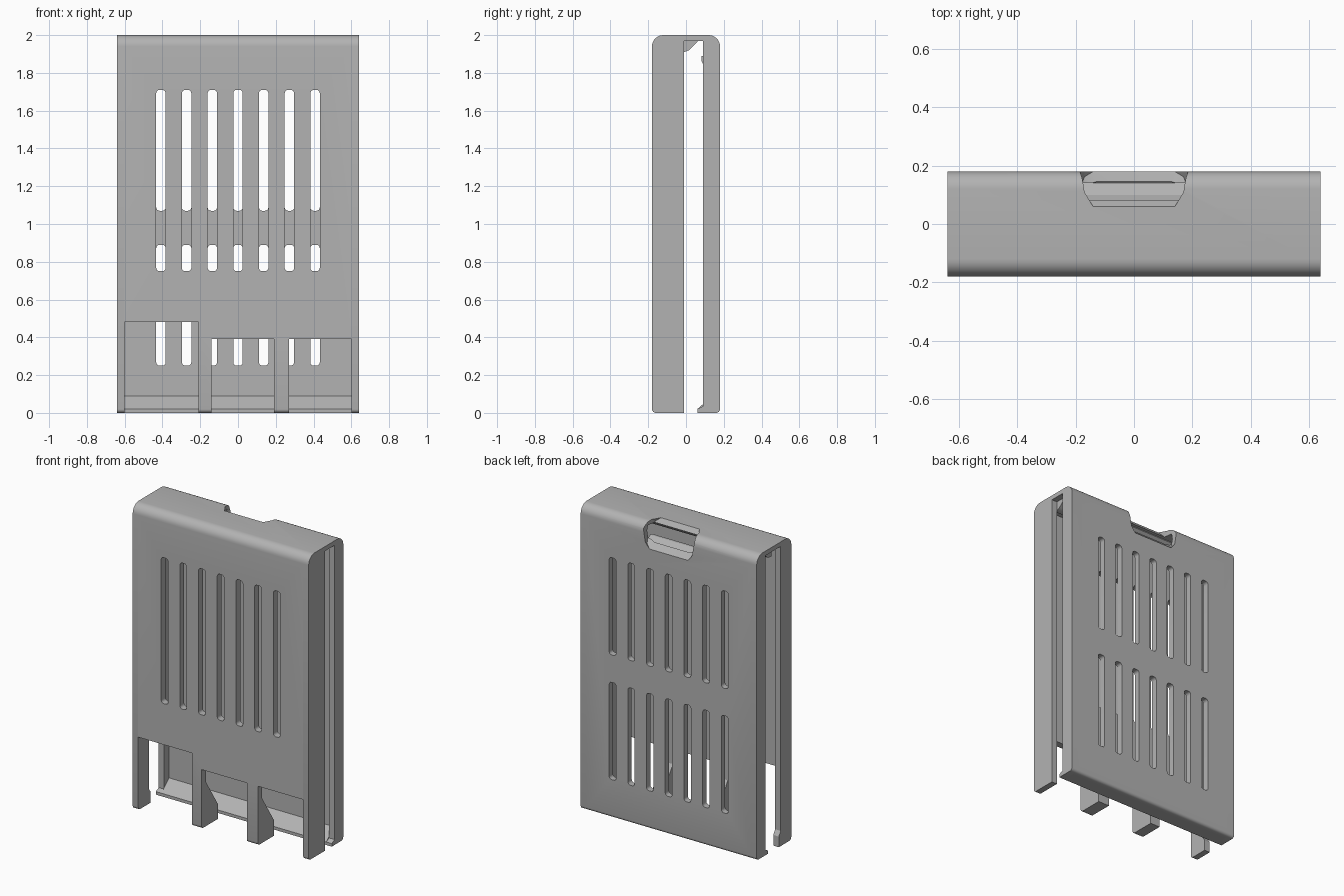
import bpy, bmesh, math

if "Cube" in bpy.data.objects:
    bpy.data.objects.remove(bpy.data.objects["Cube"])

grey = bpy.data.materials.new("plain grey")
grey.use_nodes = True
colour = (0.45, 0.45, 0.45, 1)
grey.diffuse_color = colour
grey.node_tree.nodes["Principled BSDF"].inputs["Base Color"].default_value = colour


def loft(name, rings):
    """Closed solid(s): each entry is a list of matching loops."""
    bm = bmesh.new()
    for group in rings:
        loops = [[bm.verts.new(p) for p in loop] for loop in group]
        count = len(loops[0])
        for a, b in zip(loops, loops[1:]):
            for i in range(count):
                j = (i + 1) % count
                bm.faces.new((a[i], a[j], b[j], b[i]))
        bm.faces.new(loops[0])
        bm.faces.new(loops[-1][::-1])
    bmesh.ops.recalc_face_normals(bm, faces=bm.faces)
    mesh = bpy.data.meshes.new(name)
    bm.to_mesh(mesh)
    bm.free()
    mesh.materials.append(grey)
    ob = bpy.data.objects.new(name, mesh)
    bpy.context.collection.objects.link(ob)
    return ob


def along_x(name, profile, x0, x1):
    return loft(name, [[[(x, y, z) for y, z in profile] for x in (x0, x1)]])


def arc(cy, cz, r, a0, a1, n=8):
    angles = [math.radians(a0 + (a1 - a0) * i / n) for i in range(n + 1)]
    return [(cy + r * math.cos(a), cz + r * math.sin(a)) for a in angles]


def shell_profile(front_in, back_in):
    """Upside-down U with rounded outer corners."""
    return ([(front_in, 0)] + arc(-0.16, 0.02, 0.02, 270, 180, 4)
            + arc(-0.12, 1.94, 0.06, 180, 90) + arc(0.12, 1.94, 0.06, 90, 0)
            + arc(0.16, 0.02, 0.02, 0, -90, 4)
            + [(back_in, 0), (back_in, 1.97), (front_in, 1.97)])


def rounded_slot(x, z0, z1, half=0.025, r=0.018):
    return (arc(x + half - r, z1 - r, r, 0, 90, 4) + arc(x - half + r, z1 - r, r, 90, 180, 4)
            + arc(x - half + r, z0 + r, r, 180, 270, 4) + arc(x + half - r, z0 + r, r, 270, 360, 4))


def along_y(loop, y0, y1):
    return [[(x, y, z) for x, z in loop] for y in (y0, y1)]


def cut(target, cutter):
    cutter.hide_render = True
    mod = target.modifiers.new("cut", "BOOLEAN")
    mod.operation = "DIFFERENCE"
    mod.solver = "EXACT"
    mod.object = cutter
    bpy.ops.object.select_all(action="DESELECT")
    bpy.context.view_layer.objects.active = target
    target.select_set(True)
    bpy.ops.object.modifier_apply(modifier=mod.name)
    bpy.data.objects.remove(cutter)


# Main shell and its deeper end walls
shell = along_x("shell", shell_profile(-0.135, 0.14), -0.6, 0.6)
parts = [shell,
         along_x("left_end_wall", shell_profile(-0.01, 0.09), 0.6, 0.64),
         along_x("right_end_wall", shell_profile(-0.07, 0.09), -0.64, -0.6)]

# Vent slots: one long row in front, two rows behind
slots = []
for i in range(-3, 4):
    x = i * 0.136
    slots.append(along_y(rounded_slot(x, 0.75, 1.71), -0.3, -0.05))
    slots.append(along_y(rounded_slot(x, 1.07, 1.71), 0.1, 0.3))
    slots.append(along_y(rounded_slot(x, 0.25, 0.89), 0.1, 0.3))
cut(shell, loft("slot_cutter", slots))

# Port openings at the bottom of the front
ports = [(-0.6, -0.21, 0.48), (-0.14, 0.19, 0.39), (0.27, 0.6, 0.39)]
cut(shell, loft("port_cutter", [
    along_y([(a, -0.1), (b, -0.1), (b, top), (a, top)], -0.3, -0.05)
    for a, b, top in ports]))


# Slanted finger hole over the top back edge, with a sloping rim
def hole_loop(p, q, narrow, wide, push):
    """Six-plus-two sided loop from p (upper) to q (lower), pushed along its normal."""
    loop = []
    steps = [(0, narrow), (0.15, (narrow + 2 * wide) / 3), (0.5, wide),
             (0.85, (narrow + 2 * wide) / 3), (1, narrow)]
    for side, seq in ((1, steps), (-1, steps[::-1])):
        for t, w in seq:
            loop.append((side * w, p[0] + (q[0] - p[0]) * t + 0.8 * push,
                         p[1] + (q[1] - p[1]) * t + 0.6 * push))
    return loop


outer = ((0.06, 2.0), (0.18, 1.84), 0.14, 0.185)
inner = ((0.09, 1.96), (0.145, 1.875), 0.13, 0.17)
cut(shell, loft("hole_cutter", [[hole_loop(*outer, 0.15), hole_loop(*outer, 0),
                                 hole_loop(*inner, 0), hole_loop(*inner, -0.07)]]))

# Lining under the finger hole, top rib and bottom sill
parts += [
    along_x("hole_lining", [(0.15, 1.80), (0.1, 1.83), (0.083, 1.86), (0.083, 1.89),
                            (0.1, 1.89), (0.15, 1.86)], -0.19, 0.19),
    along_x("top_rib", [(-0.03, 1.975), (-0.03, 1.91), (-0.01, 1.91), (0.015, 1.92),
                        (0.06, 1.965), (0.06, 1.975)], -0.6, 0.6),
    along_x("bottom_sill", [(0.06, 0), (0.06, 0.02), (0.14, 0.09), (0.15, 0.09),
                            (0.15, 0)], -0.6, 0.6)]
for name, x0, x1 in (("left_sill_lip", 0.6, 0.64), ("right_sill_lip", -0.64, -0.6)):
    parts.append(along_x(name, [(0.06, 0), (0.06, 0.02), (0.09, 0.035), (0.09, 0)], x0, x1))

# Wedge feet behind the front pillars
wedge = [(-0.14, 0.3), (-0.01, 0.1), (-0.01, 0), (-0.14, 0)]
for name, x0, x1 in (("right_wedge", -0.21, -0.14), ("left_wedge", 0.19, 0.27)):
    parts.append(along_x(name, wedge, x0, x1))
parts.append(along_x("end_foot", [(-0.07, 0.1), (-0.05, 0.07), (-0.05, 0), (-0.07, 0)],
                     -0.64, -0.6))

# Smooth the rounded edges only
bpy.ops.object.select_all(action="DESELECT")
for ob in parts:
    ob.select_set(True)
bpy.context.view_layer.objects.active = shell
bpy.ops.object.shade_smooth_by_angle(angle=math.radians(30))
